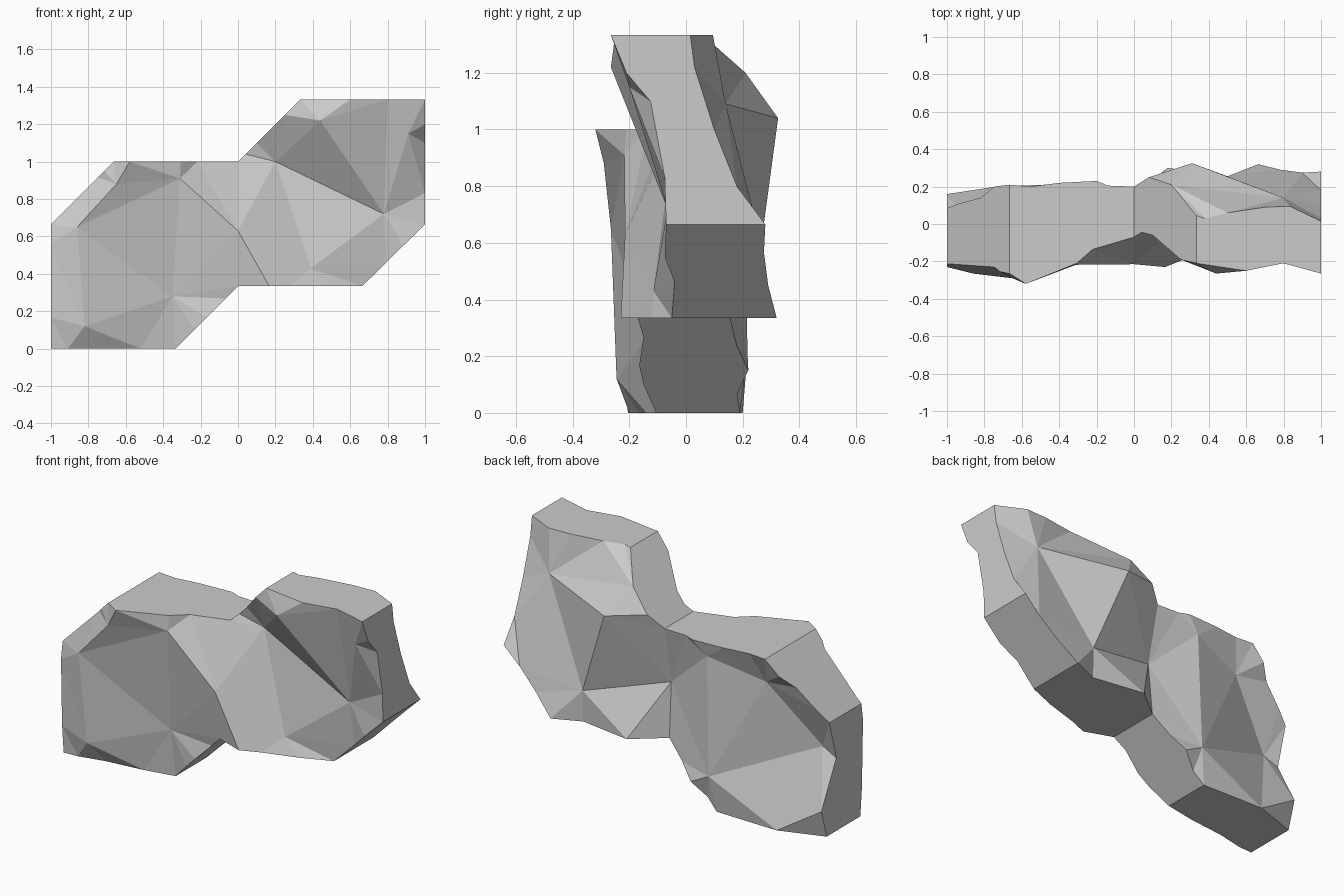
import bpy, bmesh
from mathutils import Vector
from mathutils.geometry import delaunay_2d_cdt

if "Cube" in bpy.data.objects:
    bpy.data.objects.remove(bpy.data.objects["Cube"])

# Stepped slab outline: x, z, front y, back y at each corner
corners = [(-1, 0, -.205, .11), (-.335, 0, -.105, .19), (0, .335, -.17, .155),
           (.665, .335, -.05, .32), (1, .665, -.07, .28), (1, 1.333, -.265, .015),
           (.333, 1.333, -.21, .045), (0, 1, -.07, .2), (-.665, 1, -.265, .21),
           (-1, .665, -.215, .085)]

# Chipped rim points along each outline edge: (fraction, y)
front_rim = [[(.135, -.2), (.375, -.165), (.72, -.14)],
             [(.3, -.15), (.5, -.165), (.8, -.15)],
             [(.25, -.23), (.42, -.185), (.74, -.12)],
             [(.38, -.04), (.65, -.075)],
             [(.25, -.075), (.65, -.125), (.8, -.21)],
             [(.3, -.21), (.6, -.25)],
             [(.25, -.19), (.7, -.06), (.88, -.045)],
             [(.33, -.135), (.46, -.21), (.87, -.32)],
             [(.15, -.255), (.25, -.23), (.9, -.215)],
             [(.15, -.23), (.75, -.22)]]
back_rim = [[(.4, .2)],
            [(.2, .18), (.45, .22), (.7, .18)],
            [(.27, .3), (.75, .25)],
            [(.35, .29), (.7, .275)],
            [(.2, .18), (.5, .1), (.83, .03)],
            [(.25, .095), (.45, .09), (.75, .06), (.93, .03)],
            [(.4, .21), (.76, .25)],
            [(.21, .205), (.3, .23), (.6, .22), (.83, .2)],
            [(.25, .2), (.46, .14), (.8, .11)],
            [(.35, .02), (.75, .16)]]

# Facet peaks inside each face (x, y, z) and the creases joining them
front_peaks = [(-.86, -.265, .65), (-.65, -.29, .88), (-.31, -.218, .91),
               (-.35, -.13, .28), (-.82, -.245, .12), (0, -.215, .63),
               (.2, -.04, 1), (.78, -.065, .72), (.39, -.115, .43),
               (.44, -.265, 1.22), (.91, -.2, 1.15)]
front_creases = [(0, 1), (0, 2), (1, 2), (0, 3), (0, 4), (3, 4), (2, 3), (2, 5),
                 (3, 5), (5, 6), (6, 8), (8, 7), (6, 7), (6, 9), (9, 7), (7, 10)]
back_peaks = [(.8, .14, 1.09), (.31, .325, 1.04), (.5, .255, .52), (.007, .128, .656),
              (-.28, .205, .915), (-.3, .217, .21), (-.615, .124, .82), (-.906, .012, .475)]
back_creases = [(0, 1), (1, 2), (2, 3), (3, 4), (4, 5), (3, 5), (4, 6), (5, 6),
                (5, 7), (6, 7), (0, 2), (1, 3)]
# Creases from a peak out to the rim: (peak, outline edge, point on that edge)
front_spokes = [(7, 5, 1), (9, 5, 1)]
back_spokes = [(0, 6, 1)]

bm = bmesh.new()


def rim_rows(rim, k):
    """One row of vertices per outline edge; each row starts at its corner."""
    rows = []
    for i, a in enumerate(corners):
        b = corners[(i + 1) % len(corners)]
        row = [bm.verts.new((a[0], a[k], a[1]))]
        for t, y in rim[i]:
            row.append(bm.verts.new((a[0] + t * (b[0] - a[0]), y, a[1] + t * (b[1] - a[1]))))
        rows.append(row)
    return rows


def rough_face(rows, peaks, creases, spokes):
    """Triangulate a rim and its inner peaks into a faceted face."""
    loop = [v for r in rows for v in r]
    n = len(loop)
    verts = loop + [bm.verts.new(p) for p in peaks]
    edges = [(i, (i + 1) % n) for i in range(n)] + [(a + n, b + n) for a, b in creases]
    edges += [(p + n, loop.index(rows[e][i])) for p, e, i in spokes]
    flat = [Vector((v.co.x, v.co.z)) for v in verts]
    _, _, tris, origin, _, _ = delaunay_2d_cdt(flat, edges, [], 1, 1e-5)
    for t in tris:
        ids = [origin[i] for i in t]
        if all(ids):
            bm.faces.new([verts[o[0]] for o in ids])


front = rim_rows(front_rim, 2)
back = rim_rows(back_rim, 3)
rough_face(front, front_peaks, front_creases, front_spokes)
rough_face(back, back_peaks, back_creases, back_spokes)

# Flat cut walls between the two rims
for i in range(len(corners)):
    j = (i + 1) % len(corners)
    bm.faces.new(front[i] + [front[j][0], back[j][0]] + back[i][::-1])

bmesh.ops.recalc_face_normals(bm, faces=bm.faces)
mesh = bpy.data.meshes.new("rock_slab")
bm.to_mesh(mesh)
bm.free()
bpy.context.collection.objects.link(bpy.data.objects.new("rock_slab", mesh))
